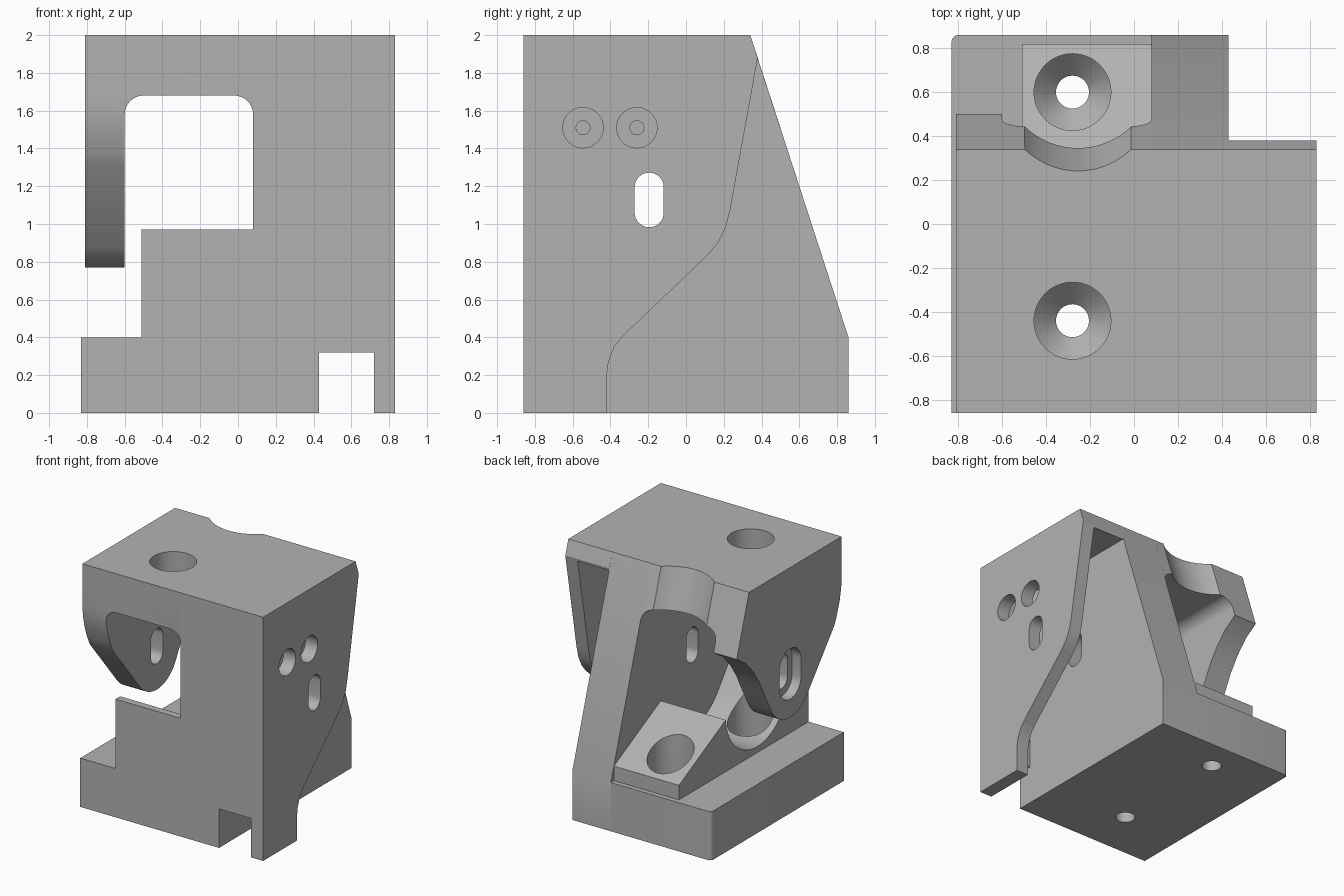
import bpy, bmesh
from math import sin, cos, radians, atan
from mathutils import Matrix

cube = bpy.data.objects.get("Cube")
if cube:
    bpy.data.objects.remove(cube, do_unlink=True)

grey = bpy.data.materials.new("machined_grey")
grey.use_nodes = True
GREY = (0.45, 0.45, 0.45, 1)
grey.diffuse_color = GREY
grey.node_tree.nodes["Principled BSDF"].inputs["Base Color"].default_value = GREY


def finish(name, bm):
    bmesh.ops.recalc_face_normals(bm, faces=bm.faces)
    mesh = bpy.data.meshes.new(name)
    bm.to_mesh(mesh)
    bm.free()
    mesh.materials.append(grey)
    obj = bpy.data.objects.new(name, mesh)
    bpy.context.collection.objects.link(obj)
    return obj


def prism(name, profile, start, end, axis="x"):
    """Extrude a (y, z) profile along x, or an (x, z) profile along y."""
    bm = bmesh.new()
    place = (lambda p: (start, *p)) if axis == "x" else (lambda p: (p[0], start, p[1]))
    face = bm.faces.new([bm.verts.new(place(p)) for p in profile])
    new = bmesh.ops.extrude_face_region(bm, geom=[face])["geom"]
    d = end - start
    move = (d, 0, 0) if axis == "x" else (0, d, 0)
    bmesh.ops.translate(bm, vec=move, verts=[v for v in new if isinstance(v, bmesh.types.BMVert)])
    return finish(name, bm)


def arc(a, b, r, start, end, n=16):
    angles = [radians(start + (end - start) * i / n) for i in range(n + 1)]
    return [(a + r * cos(t), b + r * sin(t)) for t in angles]


def stadium(y, low, high, r):
    return arc(y, high, r, 0, 180) + arc(y, low, r, 180, 360)


def drill(name, x, y):
    """Screw hole with a conical seat and a wide tool bore above it."""
    bm = bmesh.new()
    rings = []
    for r, z in ((.075, -.1), (.075, .15), (.175, .25), (.175, 2.2)):
        rings.append([bm.verts.new((x + a, y + b, z)) for a, b in arc(0, 0, r, 0, 360, 48)[:-1]])
    for low, high in zip(rings, rings[1:]):
        for i in range(48):
            j = (i + 1) % 48
            bm.faces.new((low[i], low[j], high[j], high[i]))
    bm.faces.new(rings[0])
    bm.faces.new(rings[-1])
    return finish(name, bm)


# Solid parts, side by side along x
Y0, Y1 = -.86, .86
base = prism("base", [(-.83, 0), (.08, 0), (.08, .4), (-.83, .4)], Y0, Y1, "y")
bm = bmesh.new()
bm.from_mesh(base.data)
corner = [e for e in bm.edges if all(v.co.x < -.8 and v.co.y > .8 for v in e.verts)]
bmesh.ops.bevel(bm, geom=corner, offset=.03, segments=5, affect="EDGES", profile=.5)
bm.to_mesh(base.data)
bm.free()

spine = prism("spine", [(Y0, 0), (Y1, 0), (Y1, .4), (.34, 2), (Y0, 2)], .08, .43)

boss = prism("screw_boss", [(Y0, .4), (.82, .4), (.82, .52)]
             + arc(-.195, .86, .41, -5, -142, 28) + [(-.8, .97), (Y0, .97)], -.51, .08)

head = prism("head_with_flange",
             [(.34, 2), (Y0, 2), (Y0, 1.66), (-.855, 1.58), (-.835, 1.48), (-.8, 1.38), (-.77, 1.31)]
             + arc(-.195, 1.05, .28, 219, 330, 20)
             + [(.09, .99), (.14, 1.08), (.2, 1.2), (.28, 1.32), (.38, 1.43), (.5, 1.51)],
             -.81, .08)

plate = prism("side_plate",
              [(Y0, 0), (-.42, 0), (-.42, .2), (-.41, .27), (-.38, .35), (-.33, .41),
               (.12, .84), (.17, .9), (.21, .98), (.235, 1.08), (.38, 1.88), (.34, 2), (Y0, 2)],
              .72, .83)

shell = prism("front_wall_and_roof",
              [(Y0, .32), (-.74, .32), (-.74, 1.86), (.376, 1.86), (.38, 1.88), (.34, 2), (Y0, 2)],
              .43, .72)

# Cutters
window = prism("window_cutter", [(.081, .5), (.081, 1.58)] + arc(-.02, 1.58, .1, 0, 90, 10)
               + arc(-.5, 1.58, .1, 90, 180, 10) + [(-.6, .5)], -1, 1, "y")
slot = prism("slot_cutter", stadium(-.195, 1.06, 1.195, .077), -1, 1)
recess = prism("slot_recess_cutter", stadium(-.195, 1.06, 1.195, .14), -.9, -.73)
front_drill = drill("front_drill", -.28, -.44)
rear_drill = drill("rear_drill", -.28, .6)
access = [prism("access_cutter", arc(y, 1.51, .107, 0, 360, 40)[:-1], .6, 1) for y in (-.545, -.26)]
pilots = [prism("pilot_cutter", arc(y, 1.51, .037, 0, 360, 24)[:-1], 0, .6) for y in (-.545, -.26)]

# Tool clearance groove parallel to the sloping back
bm = bmesh.new()
bmesh.ops.create_cone(bm, cap_ends=True, segments=96, radius1=.36, radius2=.36, depth=2.4,
                      matrix=Matrix.Translation((-.255, .62, 2)) @ Matrix.Rotation(atan(.325), 4, "X"))
groove = finish("groove_cutter", bm)

cuts = {
    base: [front_drill, rear_drill],
    boss: [front_drill, rear_drill],
    head: [window, groove, front_drill, slot, recess],
    spine: [slot, *pilots],
    plate: [slot, *access],
    shell: [],
}
for part, cutters in cuts.items():
    bpy.ops.object.select_all(action="DESELECT")
    part.select_set(True)
    bpy.context.view_layer.objects.active = part
    for cutter in cutters:
        mod = part.modifiers.new("cut", "BOOLEAN")
        mod.operation = "DIFFERENCE"
        mod.solver = "EXACT"
        mod.object = cutter
        bpy.ops.object.modifier_apply(modifier=mod.name)
    bpy.ops.object.shade_smooth_by_angle(angle=radians(25))

for cutter in [window, slot, recess, front_drill, rear_drill, groove, *access, *pilots]:
    bpy.data.objects.remove(cutter, do_unlink=True)
